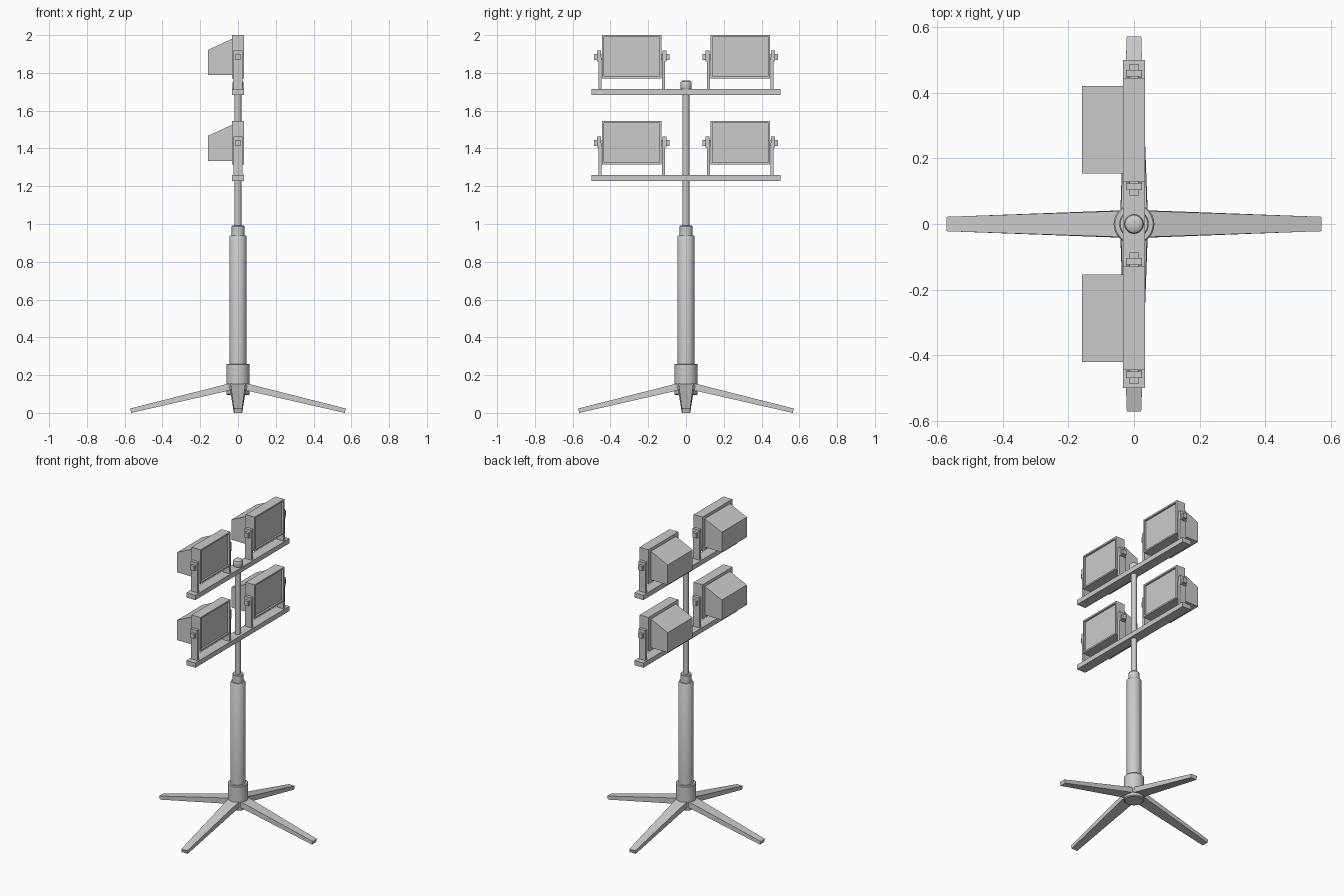
import bpy, bmesh, math
from mathutils import Matrix

if "Cube" in bpy.data.objects:
    bpy.data.objects.remove(bpy.data.objects["Cube"])


def finish(bm, name):
    bmesh.ops.recalc_face_normals(bm, faces=bm.faces)
    me = bpy.data.meshes.new(name)
    bm.to_mesh(me)
    bm.free()
    ob = bpy.data.objects.new(name, me)
    bpy.context.collection.objects.link(ob)
    return ob


def lathe(name, profile, n=32):
    """Closed solid of revolution from (radius, z) points, bottom to top."""
    bm = bmesh.new()
    rings = [[bm.verts.new((r * math.cos(2 * math.pi * i / n),
                            r * math.sin(2 * math.pi * i / n), z))
              for i in range(n)] for r, z in profile]
    for a, b in zip(rings, rings[1:]):
        for i in range(n):
            j = (i + 1) % n
            bm.faces.new((a[i], a[j], b[j], b[i]))
    bm.faces.new(rings[0])
    bm.faces.new(rings[-1])
    ob = finish(bm, name)
    bpy.ops.object.select_all(action='DESELECT')
    ob.select_set(True)
    bpy.context.view_layer.objects.active = ob
    bpy.ops.object.shade_smooth_by_angle(angle=math.radians(35))
    return ob


def box_bm(x0, x1, y0, y1, z0, z1):
    bm = bmesh.new()
    bmesh.ops.create_cube(bm, size=1)
    for v in bm.verts:
        v.co = (x1 if v.co.x > 0 else x0, y1 if v.co.y > 0 else y0,
                z1 if v.co.z > 0 else z0)
    return bm


def box(name, *dims):
    return finish(box_bm(*dims), name)


def loft(name, a, b):
    """Solid between two four-point sections."""
    bm = bmesh.new()
    va = [bm.verts.new(p) for p in a]
    vb = [bm.verts.new(p) for p in b]
    bm.faces.new(va)
    bm.faces.new(vb)
    for i in range(4):
        j = (i + 1) % 4
        bm.faces.new((va[i], va[j], vb[j], vb[i]))
    return finish(bm, name)


# Central column
lathe("base_hub", [(0.056, 0.095), (0.062, 0.10), (0.062, 0.255), (0.058, 0.26)])
lathe("lower_tube", [(0.045, 0.25), (0.045, 0.935), (0.042, 0.94)])
lathe("tube_collar", [(0.034, 0.93), (0.034, 0.988), (0.031, 0.992)])
lathe("upper_pole", [(0.018, 0.98), (0.018, 1.73)])
lathe("pole_cap", [(0.028, 1.715), (0.030, 1.72), (0.030, 1.745),
                   (0.027, 1.754), (0.020, 1.759), (0.008, 1.761)])

# Four tapered splayed legs
for k in range(4):
    leg = loft(f"leg_{k + 1}",
               [(0.03, -0.042, 0.122), (0.03, 0.042, 0.122),
                (0.03, 0.040, 0.160), (0.03, -0.040, 0.160)],
               [(0.565, -0.022, 0.0), (0.565, 0.022, 0.0),
                (0.571, 0.022, 0.023), (0.571, -0.022, 0.023)])
    leg.data.transform(Matrix.Rotation(k * math.pi / 2, 4, 'Z'))


def floodlight(tag, yc, z):
    """Lamp with its yoke; z is the top of the crossbar."""
    # Front frame with recessed lens
    bm = box_bm(-0.033, 0.033, yc - 0.158, yc + 0.158, z + 0.055, z + 0.285)
    bm.normal_update()
    front = [f for f in bm.faces if f.normal.x > 0.9]
    bmesh.ops.inset_region(bm, faces=front, thickness=0.015)
    ext = bmesh.ops.extrude_discrete_faces(bm, faces=front)["faces"]
    bmesh.ops.translate(bm, verts=ext[0].verts, vec=(-0.012, 0, 0))
    finish(bm, f"lamp_frame_{tag}")
    # Sloped rear housing
    prof = [(-0.03, z + 0.073), (-0.158, z + 0.073),
            (-0.158, z + 0.207), (-0.03, z + 0.266)]
    loft(f"lamp_housing_{tag}", [(x, yc - 0.133, h) for x, h in prof],
         [(x, yc + 0.133, h) for x, h in prof])
    # Side brackets, pivot plates and knobs
    for s, side in ((-1, "a"), (1, "b")):
        def part(name, w, d0, d1, h0, h1):
            y0, y1 = sorted((yc + s * d0, yc + s * d1))
            box(f"{name}_{tag}_{side}", -w, w, y0, y1, z + h0, z + h1)
        part("bracket_post", 0.024, 0.160, 0.177, -0.005, 0.17)
        part("pivot_plate", 0.024, 0.163, 0.183, 0.145, 0.204)
        part("pivot_knob", 0.014, 0.150, 0.200, 0.153, 0.184)


# Two crossbars carrying two floodlights each
for level, z in (("lower", 1.260), ("upper", 1.715)):
    box(f"crossbar_{level}", -0.033, 0.033, -0.5, 0.5, z - 0.032, z)
    for side, yc in (("left", -0.287), ("right", 0.287)):
        floodlight(f"{level}_{side}", yc, z)
